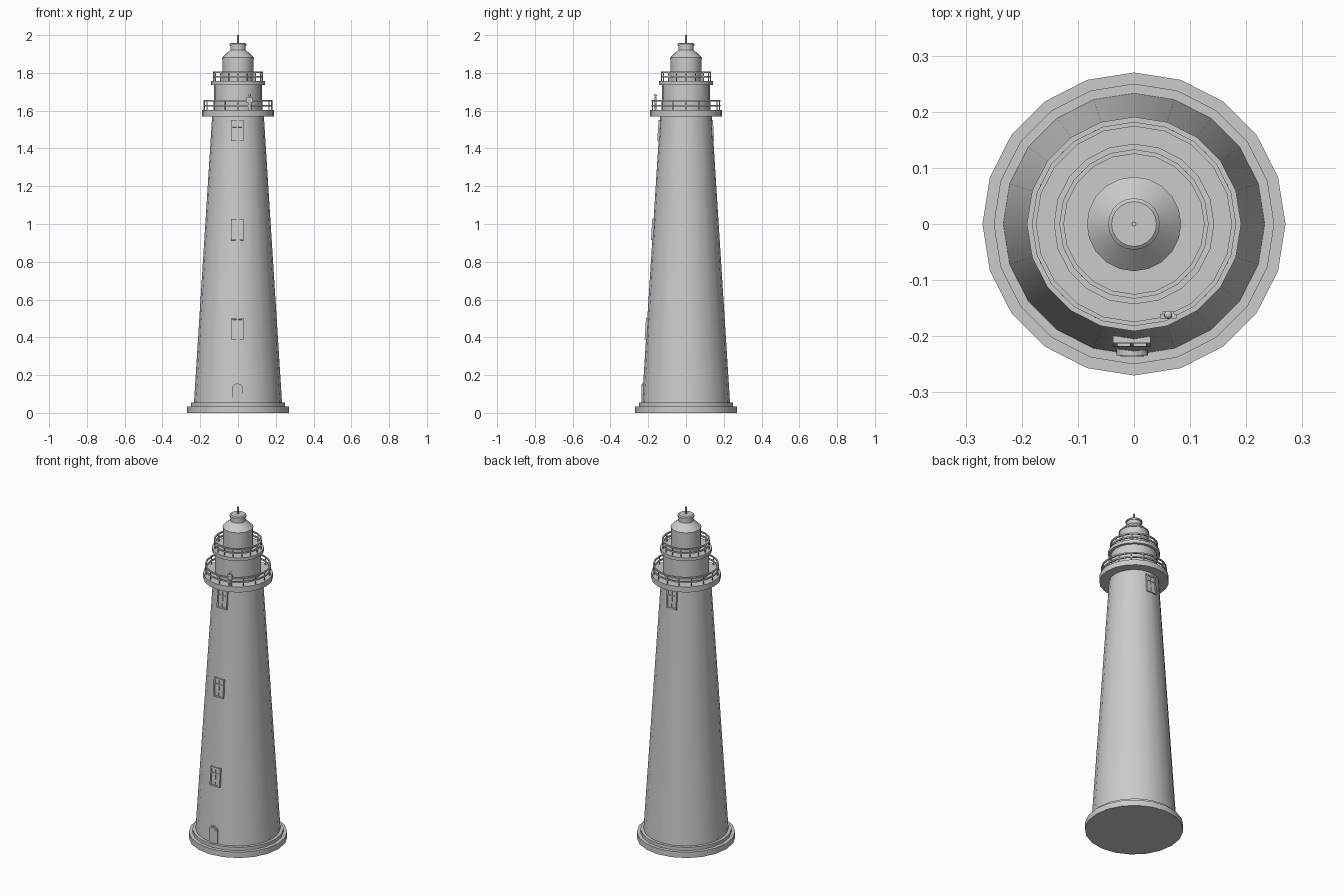
import bpy, bmesh
from math import sin, cos, pi, atan
from mathutils import Matrix, Vector

cube = bpy.data.objects.get("Cube")
if cube:
    bpy.data.objects.remove(cube, do_unlink=True)

grey = bpy.data.materials.new("stone grey")
grey.use_nodes = True
grey.diffuse_color = (0.6, 0.6, 0.6, 1)
grey.node_tree.nodes["Principled BSDF"].inputs["Base Color"].default_value = (0.6, 0.6, 0.6, 1)

SIDES = 20
BASE_R, TOP_R, BASE_Z, TOP_Z = 0.233, 0.137, 0.055, 1.57
SLOPE = (BASE_R - TOP_R) / (TOP_Z - BASE_Z)


def wall_radius(z):
    return BASE_R - SLOPE * (z - BASE_Z)


def finish(name, bm, smooth=True):
    bmesh.ops.recalc_face_normals(bm, faces=bm.faces)
    mesh = bpy.data.meshes.new(name)
    bm.to_mesh(mesh)
    bm.free()
    mesh.materials.append(grey)
    obj = bpy.data.objects.new(name, mesh)
    bpy.context.collection.objects.link(obj)
    if smooth:
        bpy.ops.object.select_all(action="DESELECT")
        obj.select_set(True)
        bpy.context.view_layer.objects.active = obj
        bpy.ops.object.shade_smooth_by_angle()
    return obj


def add_lathe(bm, profile, closed=False, sides=SIDES, at=(0, 0, 0)):
    """Spin (radius, height) points; open profiles are capped."""
    rings = [[bm.verts.new(Vector((r * cos(2 * pi * i / sides), r * sin(2 * pi * i / sides), z)) + Vector(at))
              for i in range(sides)] for r, z in profile]
    pairs = list(zip(rings, rings[1:]))
    if closed:
        pairs.append((rings[-1], rings[0]))
    else:
        bm.faces.new(rings[0])
        bm.faces.new(rings[-1])
    for a, b in pairs:
        for i in range(sides):
            j = (i + 1) % sides
            bm.faces.new((a[i], a[j], b[j], b[i]))


def add_box(bm, center, size, matrix=Matrix()):
    bmesh.ops.create_cube(bm, size=1, matrix=matrix @ Matrix.Translation(center) @ Matrix.Diagonal((*size, 1)))


def lathe(name, profile, sides=SIDES):
    bm = bmesh.new()
    add_lathe(bm, profile, sides=sides)
    finish(name, bm)


def railing(name, radius, floor, top, posts):
    bm = bmesh.new()
    t = 0.004
    for z in (floor + (top - floor) * 0.45, top - t):
        add_lathe(bm, [(radius - t, z - t), (radius + t, z - t), (radius + t, z + t), (radius - t, z + t)], True)
    for i in range(posts):
        a = 2 * pi * i / posts
        add_lathe(bm, [(0.0035, floor), (0.0035, top - t)], sides=6, at=(radius * cos(a), radius * sin(a), 0))
    finish(name, bm)


def window(name, z, turn=0, lift=0.0):
    m = (Matrix.Rotation(turn, 4, "Z") @ Matrix.Translation((-0.004 * cos(turn), -wall_radius(z) - lift, z))
         @ Matrix.Rotation(-atan(SLOPE), 4, "X"))
    bm = bmesh.new()
    w, h, t = 0.066, 0.112, 0.008
    for s in (-1, 1):
        add_box(bm, (s * (w - t) / 2, 0, 0), (t, 0.014, h), m)
        add_box(bm, (0, 0, s * (h - t) / 2), (w, 0.014, t), m)
    add_box(bm, (0, 0.002, 0), (w - t, 0.008, h - t), m)      # pane
    add_box(bm, (0, 0, 0), (0.006, 0.012, h - t), m)          # mullion
    add_box(bm, (0, 0, 0.02), (w - t, 0.012, 0.006), m)       # transom
    finish(name, bm, False)


# Stepped plinth and tapered tower
lathe("plinth", [(0.27, 0), (0.27, 0.035), (0.25, 0.035), (0.25, BASE_Z)])
lathe("tower", [(BASE_R, BASE_Z), (TOP_R, TOP_Z)])

# Galleries and the rooms above them
lathe("lower_gallery", [(0.191, 1.57), (0.191, 1.603)])
lathe("watch_room", [(0.127, 1.603), (0.127, 1.737)])
lathe("upper_gallery", [(0.143, 1.737), (0.143, 1.757)])
lathe("lantern_room", [(0.081, 1.757), (0.081, 1.88)])
lathe("lantern_roof", [(0.084, 1.876), (0.084, 1.881), (0.043, 1.92)])
lathe("roof_vent", [(0.041, 1.918), (0.041, 1.944), (0.046, 1.944), (0.046, 1.952), (0.04, 1.957)])
lathe("mast", [(0.0045, 1.955), (0.0045, 2.0)], sides=8)
railing("lower_railing", 0.178, 1.603, 1.656, 16)
railing("upper_railing", 0.129, 1.757, 1.807, 16)

# Arched front door with a raised surround
bm = bmesh.new()
for half, spring, front in ((0.028, 0.128, -0.234), (0.021, 0.128, -0.2365)):
    outline = [(half, BASE_Z)] + [(half * cos(pi * i / 10), spring + half * sin(pi * i / 10))
                                  for i in range(11)] + [(-half, BASE_Z)]
    face = bm.faces.new([bm.verts.new((x - 0.003, front, z)) for x, z in outline])
    out = bmesh.ops.extrude_face_region(bm, geom=[face])
    bmesh.ops.translate(bm, vec=(0, 0.02, 0), verts=[v for v in out["geom"] if isinstance(v, bmesh.types.BMVert)])
finish("front_door", bm, False)

# Windows up the front, one high on the back
for label, z in (("lower", 0.445), ("middle", 0.97), ("upper", 1.495)):
    window(label + "_front_window", z)
window("upper_back_window", 1.495, pi, -0.003)

# Keeper standing on the lower gallery
bm = bmesh.new()
spot = Matrix.Translation((0.061, -0.162, 1.603))
for s in (-1, 1):
    add_box(bm, (s * 0.005, 0, 0.02), (0.008, 0.01, 0.04), spot)
    add_box(bm, (s * 0.0125, -0.002, 0.053), (0.005, 0.008, 0.03), spot)
add_box(bm, (0, 0, 0.054), (0.02, 0.012, 0.03), spot)
bmesh.ops.create_icosphere(bm, subdivisions=2, radius=0.0075, matrix=spot @ Matrix.Translation((0, 0, 0.078)))
finish("keeper", bm)
